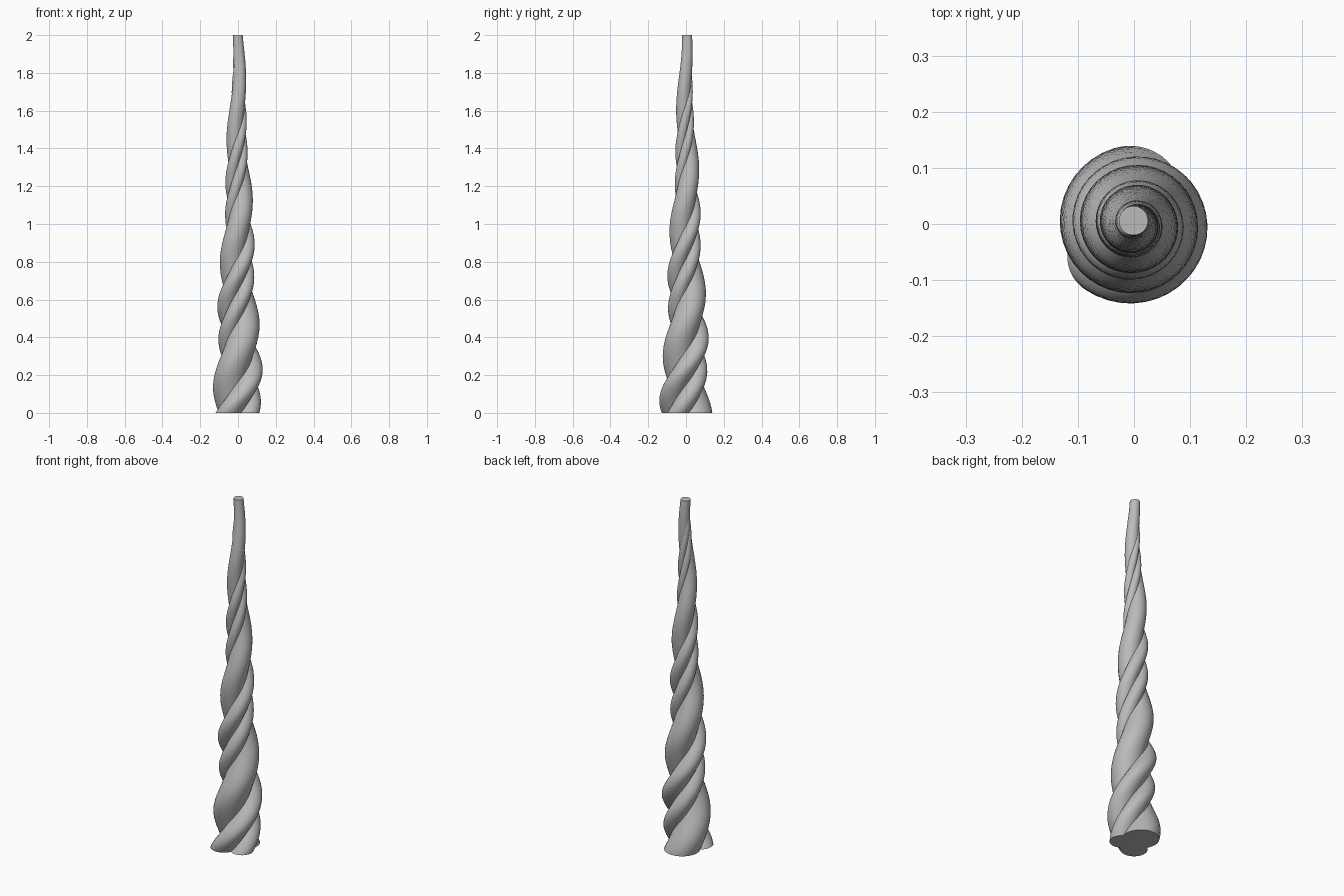
import bpy, bmesh
from math import cos, sin, pi, radians

cube = bpy.data.objects.get("Cube")
if cube:
    bpy.data.objects.remove(cube, do_unlink=True)

HEIGHT, TURNS = 2.0, 3.0
RINGS, SIDES = 120, 40

grey = bpy.data.materials.new("horn_grey")
grey.use_nodes = True
colour = (0.5, 0.5, 0.5, 1.0)
grey.diffuse_color = colour
grey.node_tree.nodes["Principled BSDF"].inputs["Base Color"].default_value = colour


def strand(name, phase, offset, radius):
    """Tapered round strand wound about the z axis; offset and radius are (base, tip)."""
    bm = bmesh.new()
    rings = []
    for i in range(RINGS + 1):
        t = i / RINGS
        turn = radians(phase) + 2 * pi * TURNS * t
        d = offset[0] + (offset[1] - offset[0]) * t
        r = radius[0] + (radius[1] - radius[0]) * t
        ring = []
        for k in range(SIDES):
            a = turn + 2 * pi * k / SIDES
            ring.append(bm.verts.new((d * cos(turn) + r * cos(a),
                                      d * sin(turn) + r * sin(a), HEIGHT * t)))
        rings.append(ring)
    for low, high in zip(rings, rings[1:]):
        for k in range(SIDES):
            n = (k + 1) % SIDES
            bm.faces.new((low[k], low[n], high[n], high[k]))
    # Flat ends
    bm.faces.new(rings[0][::-1])
    bm.faces.new(rings[-1])
    mesh = bpy.data.meshes.new(name)
    bm.to_mesh(mesh)
    bm.free()
    mesh.materials.append(grey)
    obj = bpy.data.objects.new(name, mesh)
    bpy.context.collection.objects.link(obj)
    bpy.ops.object.select_all(action="DESELECT")
    obj.select_set(True)
    bpy.context.view_layer.objects.active = obj
    bpy.ops.object.shade_smooth_by_angle(angle=radians(40))


# One thick strand and two thinner ones that sink into it towards the tip
strand("thick_strand", 99, (0.045, 0.006), (0.095, 0.026))
strand("outer_strand", 230, (0.076, 0.008), (0.070, 0.010))
strand("inner_strand", 324, (0.064, 0.008), (0.061, 0.010))
